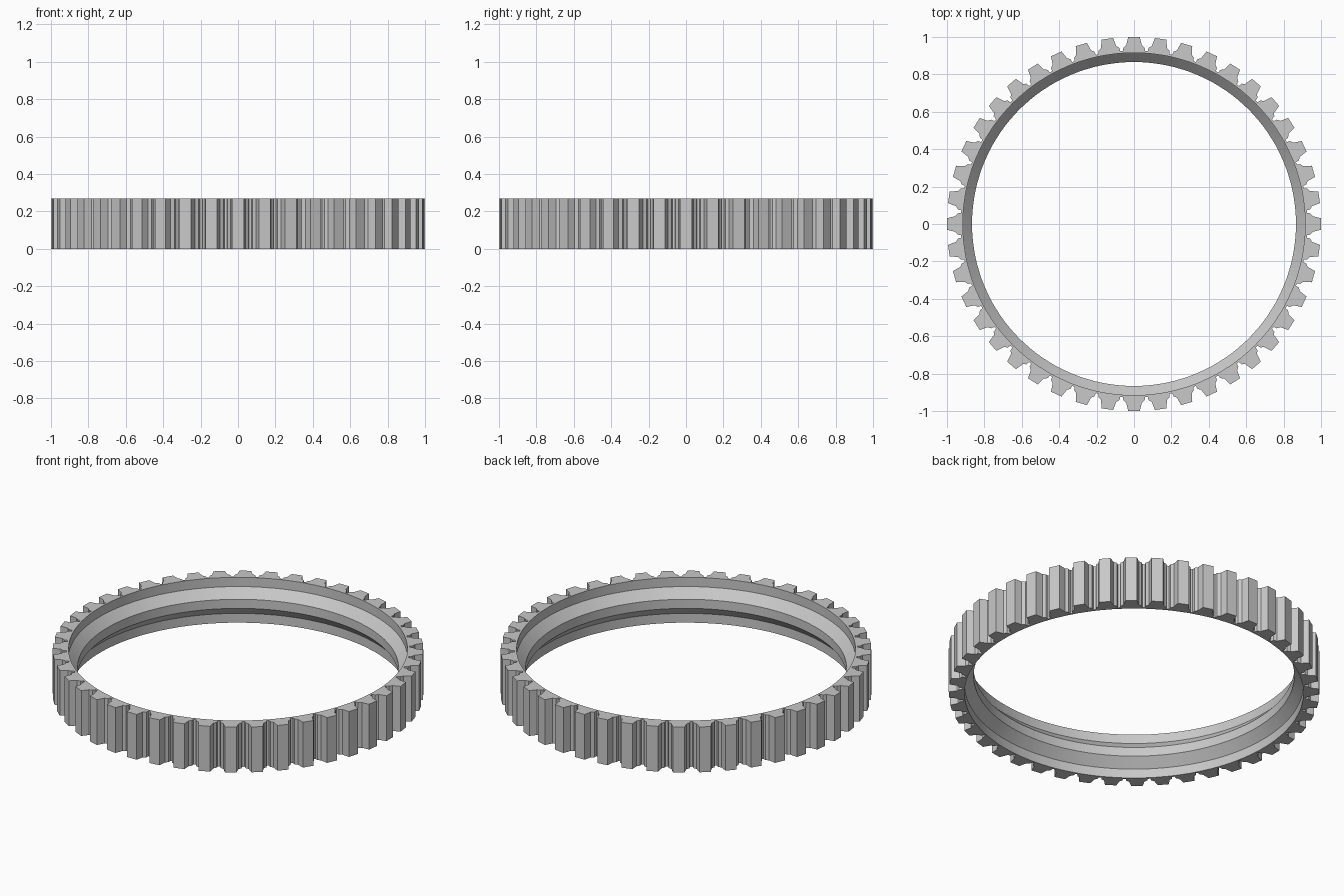
import bpy, bmesh, math

# Clear the default cube only
cube = bpy.data.objects.get("Cube")
if cube:
    bpy.data.objects.remove(cube, do_unlink=True)

TEETH = 44
HEIGHT = 0.27

# Half tooth outline: (angle from tooth centre, radius)
half_tooth = [(0.031, 1.0005), (0.043, 0.957), (0.060, 0.945), (0.064, 0.927)]
tooth = [(-a, r) for a, r in reversed(half_tooth)] + half_tooth

# Inner wall from top to bottom: recess, chamfer, raised band, chamfer, recess
inner_wall = [(0.915, 0.27), (0.915, 0.215), (0.866, 0.162),
              (0.866, 0.108), (0.915, 0.055), (0.915, 0.0)]

# Flat steel colour
steel = bpy.data.materials.new("steel_grey")
steel.use_nodes = True
colour = (0.58, 0.58, 0.58, 1.0)
steel.diffuse_color = colour
steel.node_tree.nodes["Principled BSDF"].inputs["Base Color"].default_value = colour

# Full toothed outline around the ring
outline = [(2 * math.pi * i / TEETH + a, r) for i in range(TEETH) for a, r in tooth]
bm = bmesh.new()


def loop(points, z):
    """Add one closed row of vertices from polar points."""
    return [bm.verts.new((r * math.cos(a), r * math.sin(a), z)) for a, r in points]


# Toothed outer wall followed by the inner wall, joined into a closed band
rows = [loop(outline, 0.0), loop(outline, HEIGHT)]
rows += [loop([(a, r) for a, _ in outline], z) for r, z in inner_wall]
count = len(outline)
for k, row in enumerate(rows):
    after = rows[(k + 1) % len(rows)]
    for i in range(count):
        j = (i + 1) % count
        bm.faces.new((row[i], row[j], after[j], after[i]))
bmesh.ops.recalc_face_normals(bm, faces=bm.faces)

mesh = bpy.data.meshes.new("gear_ring")
bm.to_mesh(mesh)
bm.free()
mesh.materials.append(steel)
ring = bpy.data.objects.new("gear_ring", mesh)
bpy.context.collection.objects.link(ring)

# Smooth round walls, crisp tooth and chamfer edges
bpy.ops.object.select_all(action='DESELECT')
ring.select_set(True)
bpy.context.view_layer.objects.active = ring
bpy.ops.object.shade_smooth_by_angle(angle=math.radians(20))
